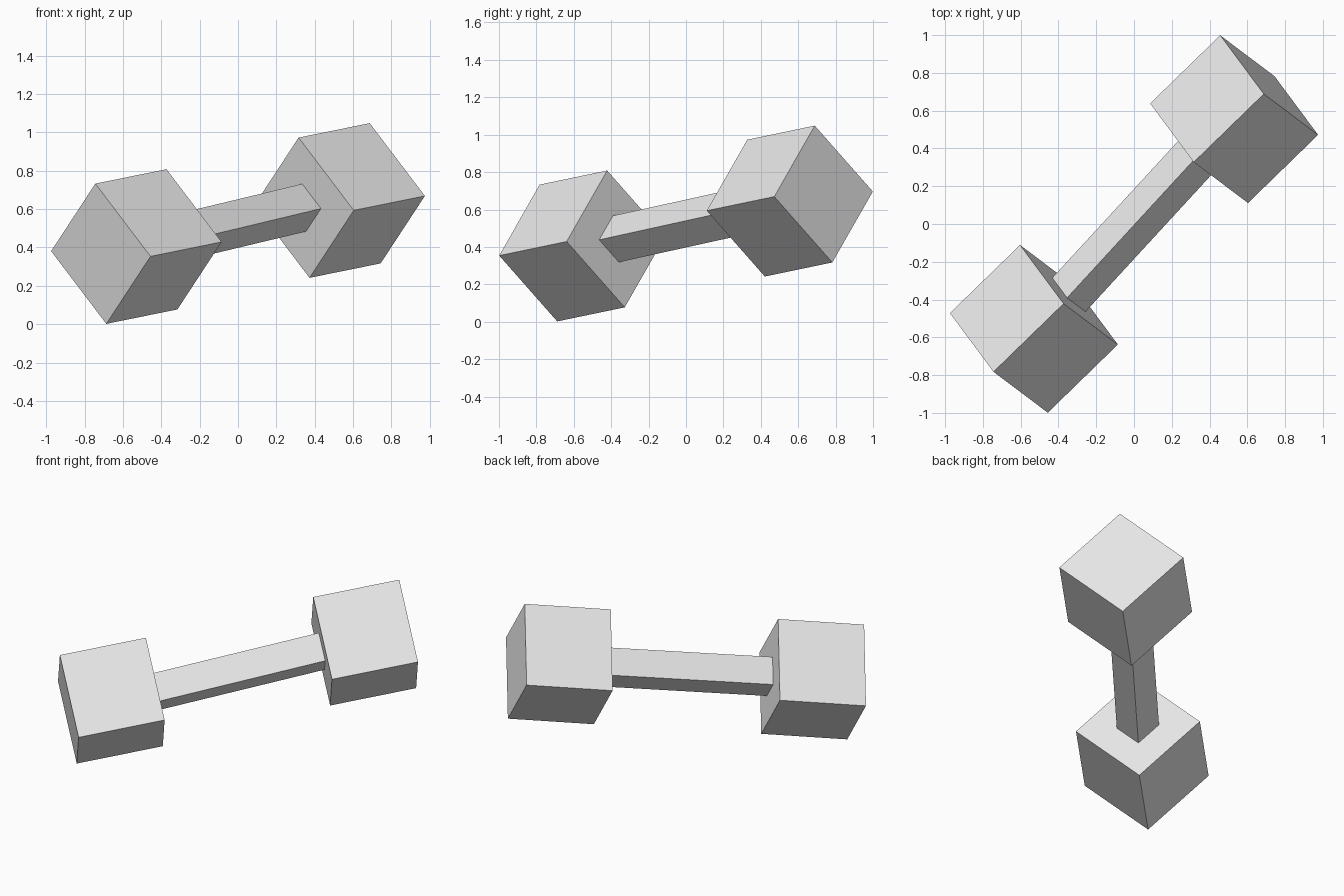
import bpy
import bmesh
from mathutils import Matrix, Vector

SIDE = 0.523        # edge length of each weight
BAR_RATIO = 0.34    # bar thickness relative to the weights

cube = bpy.data.objects.get("Cube")
if cube:
    bpy.data.objects.remove(cube, do_unlink=True)

# Plain grey material
grey = bpy.data.materials.new("light_grey")
grey.use_nodes = True
colour = (0.8, 0.8, 0.8, 1)
grey.diffuse_color = colour
for node in grey.node_tree.nodes:
    if node.type == 'BSDF_PRINCIPLED':
        node.inputs["Base Color"].default_value = colour

# Shared tilt of both weights: long axis first, then two orthogonal axes
along = Vector((0.37, 0.36, 0.075)).normalized()
across = Vector((-0.235, 0.31, -0.355))
across = (across - along * across.dot(along)).normalized()
up = along.cross(across)
tilt = Matrix((along, across, up)).transposed().to_4x4()

bm = bmesh.new()


def add_weight(centre, inward):
    """Add a cubic weight and return the inset socket on its inner side."""
    made = bmesh.ops.create_cube(bm, size=SIDE, matrix=Matrix.Translation(centre) @ tilt)
    faces = {f for v in made["verts"] for f in v.link_faces}
    inner = max(faces, key=lambda f: f.calc_center_median().dot(inward))
    bmesh.ops.inset_region(bm, faces=[inner], thickness=SIDE * (1 - BAR_RATIO) / 2,
                           use_even_offset=True)
    return inner


# Lower and upper weights
low_socket = add_weight(Vector((-0.53, -0.555, 0.405)), along)
high_socket = add_weight(Vector((0.53, 0.555, 0.645)), -along)

# Slightly slanted square bar joining the two sockets
span = high_socket.calc_center_median() - low_socket.calc_center_median()


def opposite(v):
    return min(high_socket.verts, key=lambda w: (w.co - v.co - span).length)


for edge in list(low_socket.edges):
    a, b = edge.verts
    bm.faces.new((a, b, opposite(b), opposite(a)))
bmesh.ops.delete(bm, geom=[low_socket, high_socket], context='FACES_ONLY')
bmesh.ops.recalc_face_normals(bm, faces=bm.faces[:])

mesh = bpy.data.meshes.new("dumbbell")
bm.to_mesh(mesh)
bm.free()
mesh.materials.append(grey)
dumbbell = bpy.data.objects.new("dumbbell", mesh)
bpy.context.collection.objects.link(dumbbell)
